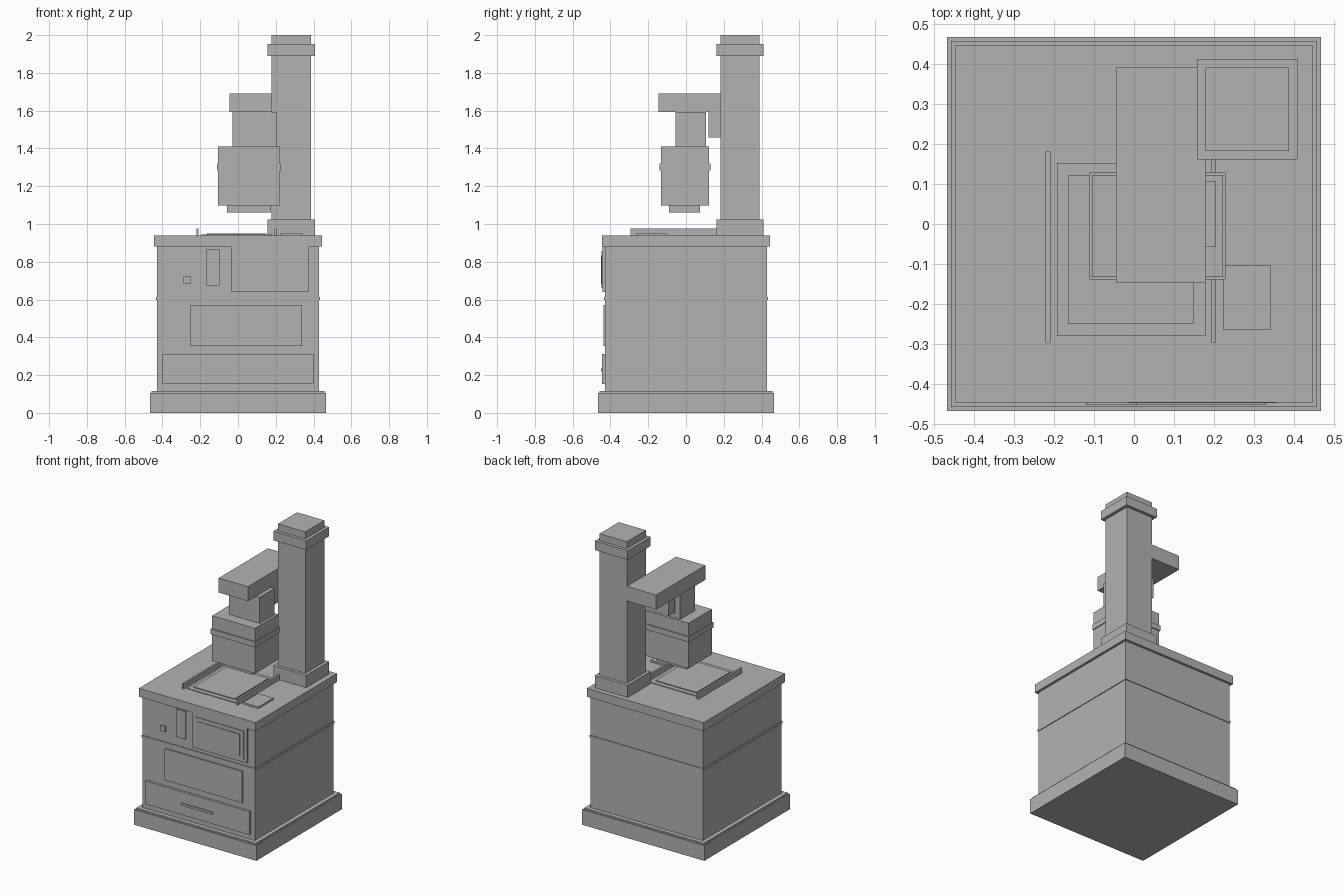
import bpy
from mathutils import Matrix, Vector
import bmesh

grey = bpy.data.materials.new("machine grey")
grey.diffuse_color = (0.45, 0.45, 0.45, 1.0)


def box(name, x, y, z):
    """Flat-faced box spanning the given (min, max) ranges."""
    size = [b - a for a, b in (x, y, z)]
    centre = Vector([(a + b) / 2 for a, b in (x, y, z)])
    bm = bmesh.new()
    bmesh.ops.create_cube(bm, size=1.0,
                          matrix=Matrix.Translation(centre) @ Matrix.Diagonal((*size, 1.0)))
    mesh = bpy.data.meshes.new(name)
    bm.to_mesh(mesh)
    bm.free()
    mesh.materials.append(grey)
    obj = bpy.data.objects.new(name, mesh)
    bpy.context.collection.objects.link(obj)
    return obj


def slab(name, half, z0, z1):
    """Square slab centred on the origin."""
    return box(name, (-half, half), (-half, half), (z0, z1))


# Cabinet
slab("plinth", 0.466, 0.0, 0.105)
slab("plinth_lip", 0.457, 0.105, 0.115)
slab("cabinet_body", 0.428, 0.115, 0.88)
slab("seam_band", 0.433, 0.597, 0.613)
slab("worktop", 0.445, 0.88, 0.939)


# Front panels, each standing slightly proud of the cabinet
def front_panel(name, x, z, front):
    return box(name, x, (front, -0.42), z)


front_panel("screen_bezel", (-0.037, 0.377), (0.64, 0.88), -0.442)
front_panel("screen_frame", (-0.016, 0.356), (0.66, 0.857), -0.447)
front_panel("screen", (0.005, 0.329), (0.682, 0.831), -0.451)
front_panel("access_panel", (-0.253, 0.339), (0.354, 0.571), -0.438)
front_panel("drawer_front", (-0.4, 0.4), (0.153, 0.312), -0.444)
front_panel("drawer_handle", (-0.12, 0.12), (0.22, 0.236), -0.451)
front_panel("switch_plate", (-0.166, -0.097), (0.675, 0.868), -0.436)
front_panel("button", (-0.288, -0.25), (0.685, 0.722), -0.437)

# Work bed, side rails and keypad on the worktop
box("bed_plate", (-0.192, 0.178), (-0.279, 0.152), (0.935, 0.944))
box("bed_surface", (-0.165, 0.148), (-0.249, 0.121), (0.94, 0.95))
for side, x in (("left", -0.221), ("right", 0.192)):
    box(side + "_rail", (x, x + 0.013), (-0.295, 0.181), (0.935, 0.976))
box("keypad", (0.223, 0.341), (-0.264, -0.102), (0.935, 0.951))

# Column with matching foot and collar
box("column", (0.178, 0.386), (0.182, 0.39), (0.93, 2.0))
for name, z in (("column_foot", (0.939, 1.024)), ("column_collar", (1.889, 1.952))):
    box(name, (0.157, 0.408), (0.161, 0.411), z)

# Arm, bracket and tool head
box("arm", (-0.045, 0.178), (-0.146, 0.39), (1.592, 1.692))
box("arm_bracket", (0.0, 0.178), (0.12, 0.19), (1.458, 1.592))
box("head_neck", (-0.03, 0.205), (-0.056, 0.106), (1.411, 1.592))
box("head", (-0.105, 0.222), (-0.132, 0.122), (1.099, 1.411))
box("head_band", (-0.111, 0.228), (-0.139, 0.129), (1.284, 1.321))
box("head_nozzle", (-0.058, 0.176), (-0.09, 0.075), (1.061, 1.099))
